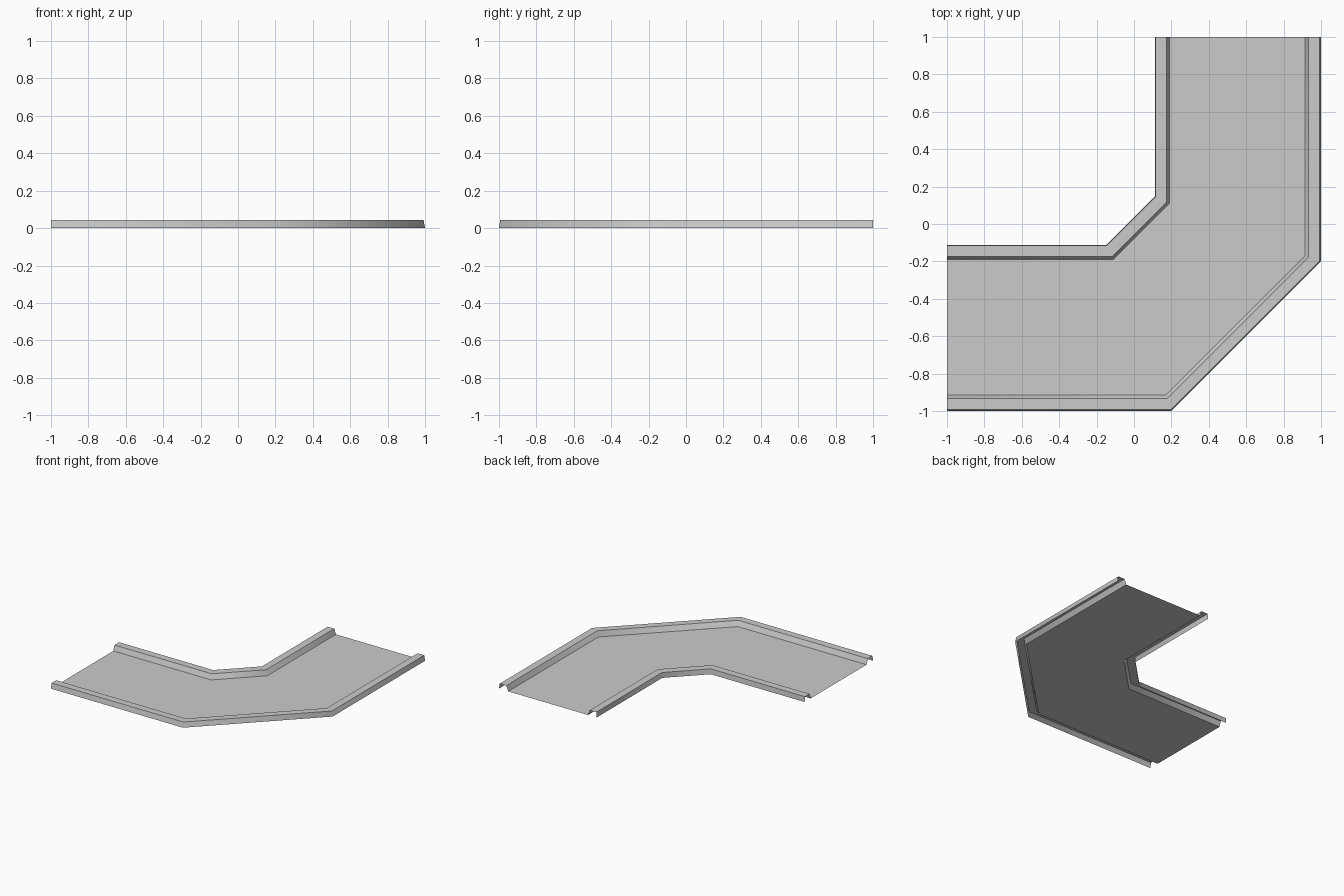
import bpy
import math

cube = bpy.data.objects.get("Cube")
if cube:
    bpy.data.objects.remove(cube, do_unlink=True)

# Galvanised sheet colour
steel = bpy.data.materials.new("light_grey_steel")
steel.use_nodes = True
grey = (0.6, 0.6, 0.6, 1.0)
steel.diffuse_color = grey
steel.node_tree.nodes["Principled BSDF"].inputs["Base Color"].default_value = grey

# Folded cross-section from outer rim to inner rim:
# (distance of the straight run from the centre line, bend start, height)
TOP = 0.043
profile = [
    (1.0, 0.2, 0.0),
    (0.992, 0.198, TOP),
    (0.932, 0.178, TOP),
    (0.915, 0.17, 0.0),
    (0.19, -0.11, 0.0),
    (0.175, -0.117, TOP),
    (0.115, -0.146, TOP),
    (0.112, -0.147, 0.0),
]


def path(offset, bend, z):
    """One fold line: straight run, diagonal across the bend, straight run."""
    return [(-1, -offset, z), (bend, -offset, z), (offset, -bend, z), (offset, 1, z)]


# Sweep the cross-section around the bend as an open sheet
verts = [point for fold in profile for point in path(*fold)]
faces = []
for i in range(len(profile) - 1):
    for j in range(3):
        a, b = i * 4 + j, (i + 1) * 4 + j
        faces.append((a, a + 1, b + 1, b))

mesh = bpy.data.meshes.new("bent_tray")
mesh.from_pydata(verts, [], faces)
mesh.materials.append(steel)
mesh.update()
tray = bpy.data.objects.new("bent_tray", mesh)
bpy.context.collection.objects.link(tray)

# Soft shading round the bend, crisp folds
bpy.ops.object.select_all(action='DESELECT')
tray.select_set(True)
bpy.context.view_layer.objects.active = tray
bpy.ops.object.shade_smooth_by_angle(angle=math.radians(50))
